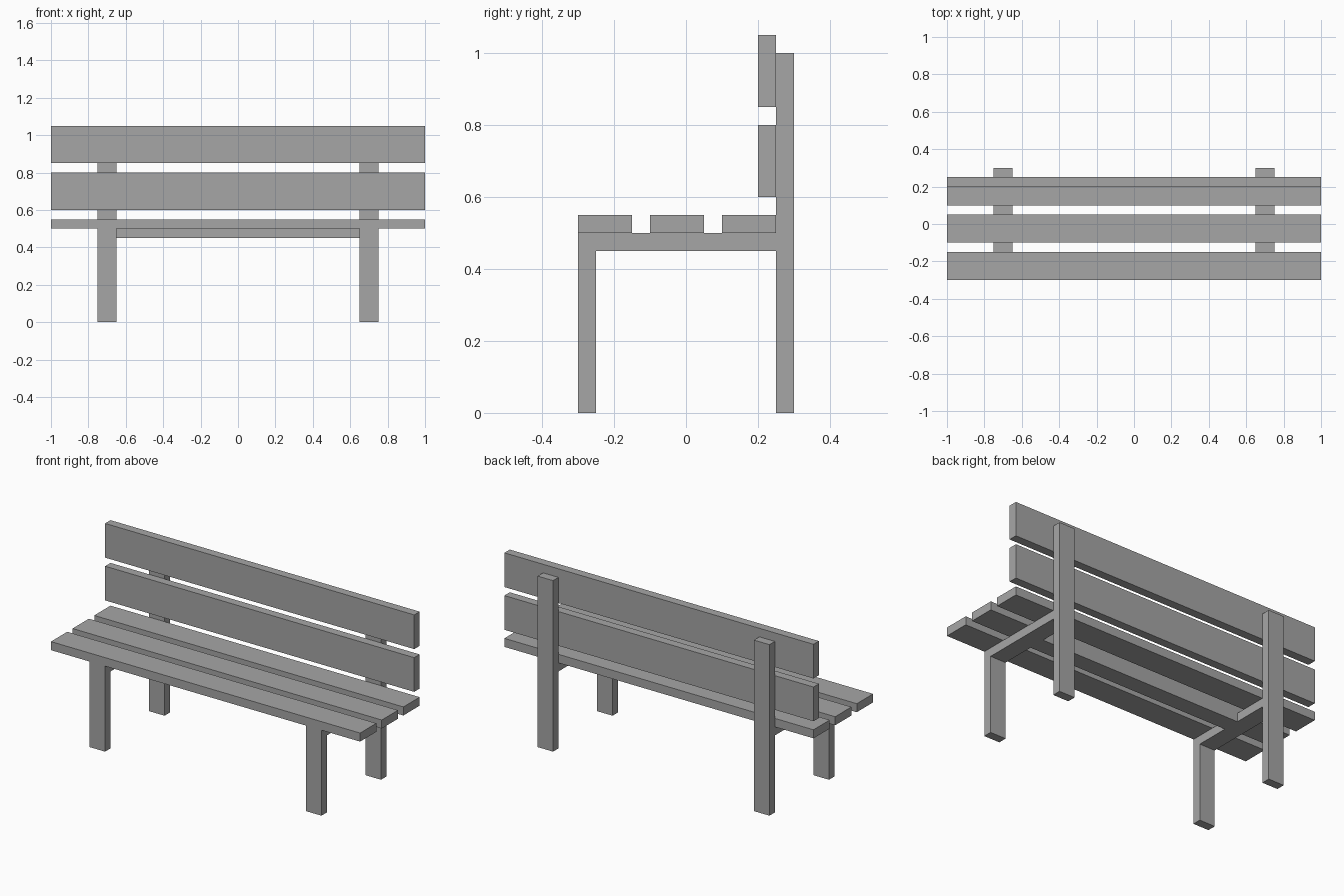
import bpy

cube = bpy.data.objects.get("Cube")
if cube:
    bpy.data.objects.remove(cube, do_unlink=True)

grey = bpy.data.materials.new("plain_grey")
grey.use_nodes = True
colour = (0.38, 0.38, 0.38, 1)
grey.diffuse_color = colour
grey.node_tree.nodes["Principled BSDF"].inputs["Base Color"].default_value = colour


def board(name, x, y, z):
    """Box spanning the given (low, high) range on each axis."""
    spans = (x, y, z)
    bpy.ops.mesh.primitive_cube_add(size=1, location=[(a + b) / 2 for a, b in spans])
    obj = bpy.context.object
    obj.name = name
    obj.scale = [b - a for a, b in spans]
    bpy.ops.object.transform_apply(location=False, rotation=False, scale=True)
    obj.data.materials.append(grey)


full = (-1, 1)

# Seat slats
for name, y in (("front", -0.3), ("middle", -0.1), ("rear", 0.1)):
    board(f"seat_slat_{name}", full, (y, y + 0.15), (0.5, 0.55))

# Backrest slats
for name, low in (("lower", 0.6), ("upper", 0.85)):
    board(f"back_slat_{name}", full, (0.2, 0.25), (low, low + 0.2))

# Side frames: short front leg, tall rear post and the rail joining them
for side, centre in (("right", -0.7), ("left", 0.7)):
    x = (centre - 0.05, centre + 0.05)
    board(f"front_leg_{side}", x, (-0.3, -0.25), (0, 0.5))
    board(f"rear_post_{side}", x, (0.25, 0.3), (0, 1))
    board(f"seat_rail_{side}", x, (-0.25, 0.25), (0.45, 0.5))

# Long beam between the side frames, under the seat
board("cross_beam", (-0.65, 0.65), (-0.05, 0.05), (0.45, 0.5))
